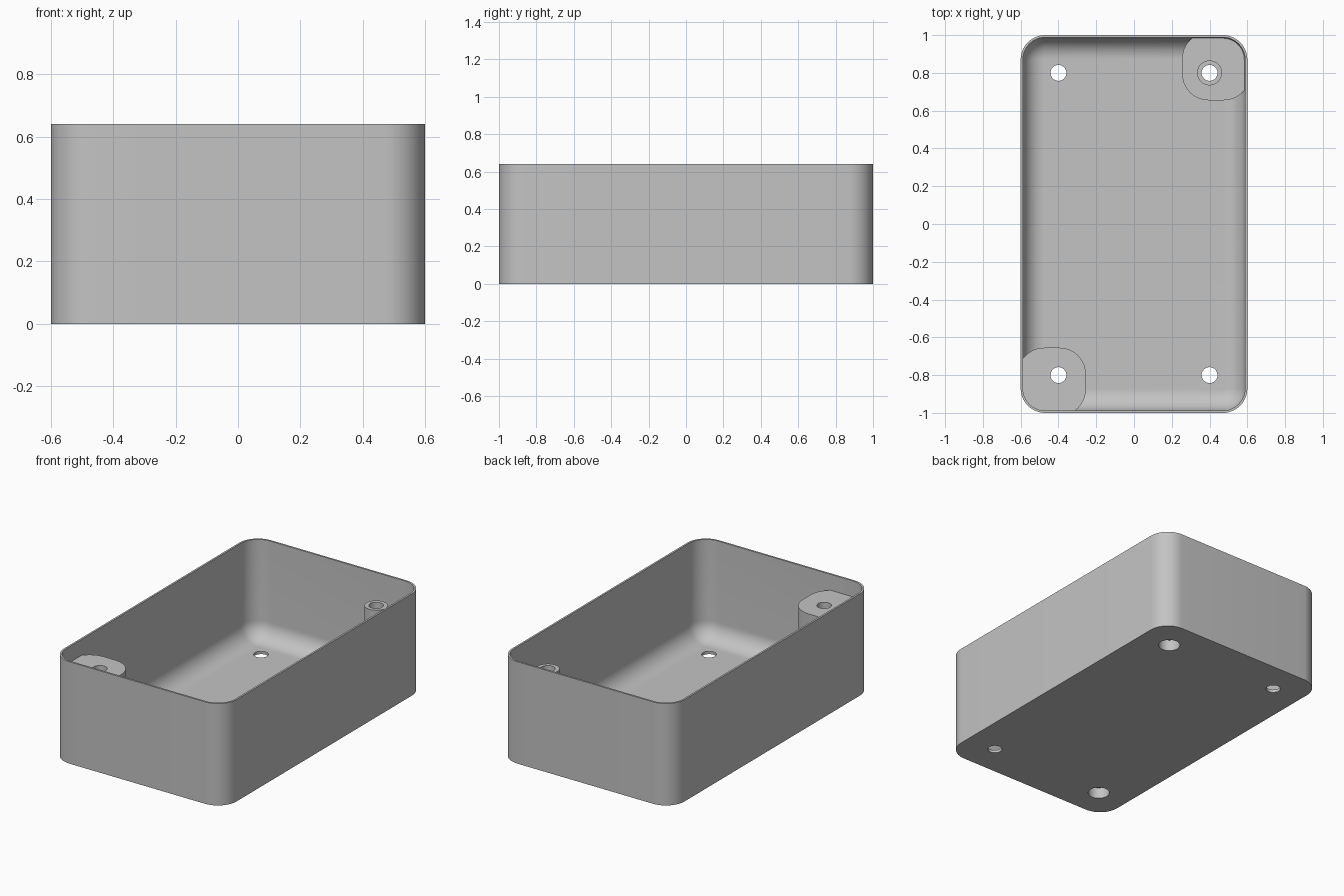
import bpy, bmesh
from math import sin, cos, pi

cube = bpy.data.objects.get("Cube")
if cube:
    bpy.data.objects.remove(cube, do_unlink=True)

HEIGHT, FLOOR, WALL = 0.64, 0.018, 0.012
CORNER, FILLET = 0.13, 0.112
POST_X, POST_Y, POST_TOP, LEDGE = 0.4, 0.8, 0.54, 0.1

grey = bpy.data.materials.new("plain_grey")
grey.use_nodes = True
colour = (0.55, 0.55, 0.55, 1)
grey.diffuse_color = colour
grey.node_tree.nodes["Principled BSDF"].inputs["Base Color"].default_value = colour


def rounded_rect(hx, hy, r, steps=14):
    """Outline of a rectangle with round corners, anticlockwise."""
    points = []
    for q, (sx, sy) in enumerate([(1, 1), (-1, 1), (-1, -1), (1, -1)]):
        for i in range(steps + 1):
            a = (q + i / steps) * pi / 2
            points.append((sx * (hx - r) + r * cos(a), sy * (hy - r) + r * sin(a)))
    return points


def circle(r, sides=40):
    return [(r * cos(2 * pi * i / sides), r * sin(2 * pi * i / sides)) for i in range(sides)]


def loft(name, layers, centre=(0, 0)):
    """Closed solid through a stack of (outline, height) layers."""
    bm = bmesh.new()
    rings = [[bm.verts.new((x + centre[0], y + centre[1], z)) for x, y in outline]
             for outline, z in layers]
    for low, high in zip(rings, rings[1:]):
        for i in range(len(low)):
            j = (i + 1) % len(low)
            bm.faces.new((low[i], low[j], high[j], high[i]))
    bm.faces.new(rings[0][::-1])
    bm.faces.new(rings[-1])
    mesh = bpy.data.meshes.new(name)
    bm.to_mesh(mesh)
    bm.free()
    obj = bpy.data.objects.new(name, mesh)
    bpy.context.collection.objects.link(obj)
    return obj


def prism(name, outline, z0, z1, centre=(0, 0)):
    return loft(name, [(outline, z0), (outline, z1)], centre)


def subtract(target, cutter):
    cutter.hide_render = True
    mod = target.modifiers.new("cut", 'BOOLEAN')
    mod.operation, mod.solver, mod.object = 'DIFFERENCE', 'EXACT', cutter
    bpy.ops.object.select_all(action='DESELECT')
    bpy.context.view_layer.objects.active = target
    target.select_set(True)
    bpy.ops.object.modifier_apply(modifier=mod.name)
    bpy.data.objects.remove(cutter, do_unlink=True)


# Outer block of the tray
tray = prism("tray", rounded_rect(0.6, 1.0, CORNER), 0, HEIGHT)

# Hollow with a rounded floor edge
layers = []
for i in range(15):
    a = i / 14 * pi / 2
    inset = FILLET * (1 - sin(a))
    layers.append((rounded_rect(0.6 - WALL - inset, 1 - WALL - inset, CORNER - WALL - inset),
                   FLOOR + FILLET * (1 - cos(a))))
layers.append((rounded_rect(0.6 - WALL, 1 - WALL, CORNER - WALL), HEIGHT + 0.1))
hollow = loft("hollow", layers)

# Leave standing: a tall corner post, and a low pad with a tube
pad = rounded_rect(0.18, 0.18, 0.14)
subtract(hollow, prism("tall_post", pad, -0.1, POST_TOP, (-0.435, -0.835)))
subtract(hollow, prism("low_pad", pad, -0.1, LEDGE, (0.435, 0.835)))
subtract(hollow, prism("post_tube", circle(0.066), -0.1, POST_TOP, (POST_X, POST_Y)))
subtract(tray, hollow)

# Screw holes, with wider recesses under the two posts
for sx in (-1, 1):
    for sy in (-1, 1):
        spot = (sx * POST_X, sy * POST_Y)
        subtract(tray, prism("screw_hole", circle(0.042), -0.1, HEIGHT + 0.1, spot))
        if sx == sy:
            subtract(tray, prism("screw_recess", circle(0.063), -0.1, 0.07, spot))

tray.data.materials.clear()
tray.data.materials.append(grey)
for face in tray.data.polygons:
    face.material_index = 0
bpy.ops.object.select_all(action='DESELECT')
tray.select_set(True)
bpy.context.view_layer.objects.active = tray
bpy.ops.object.shade_smooth_by_angle(angle=pi / 6)
